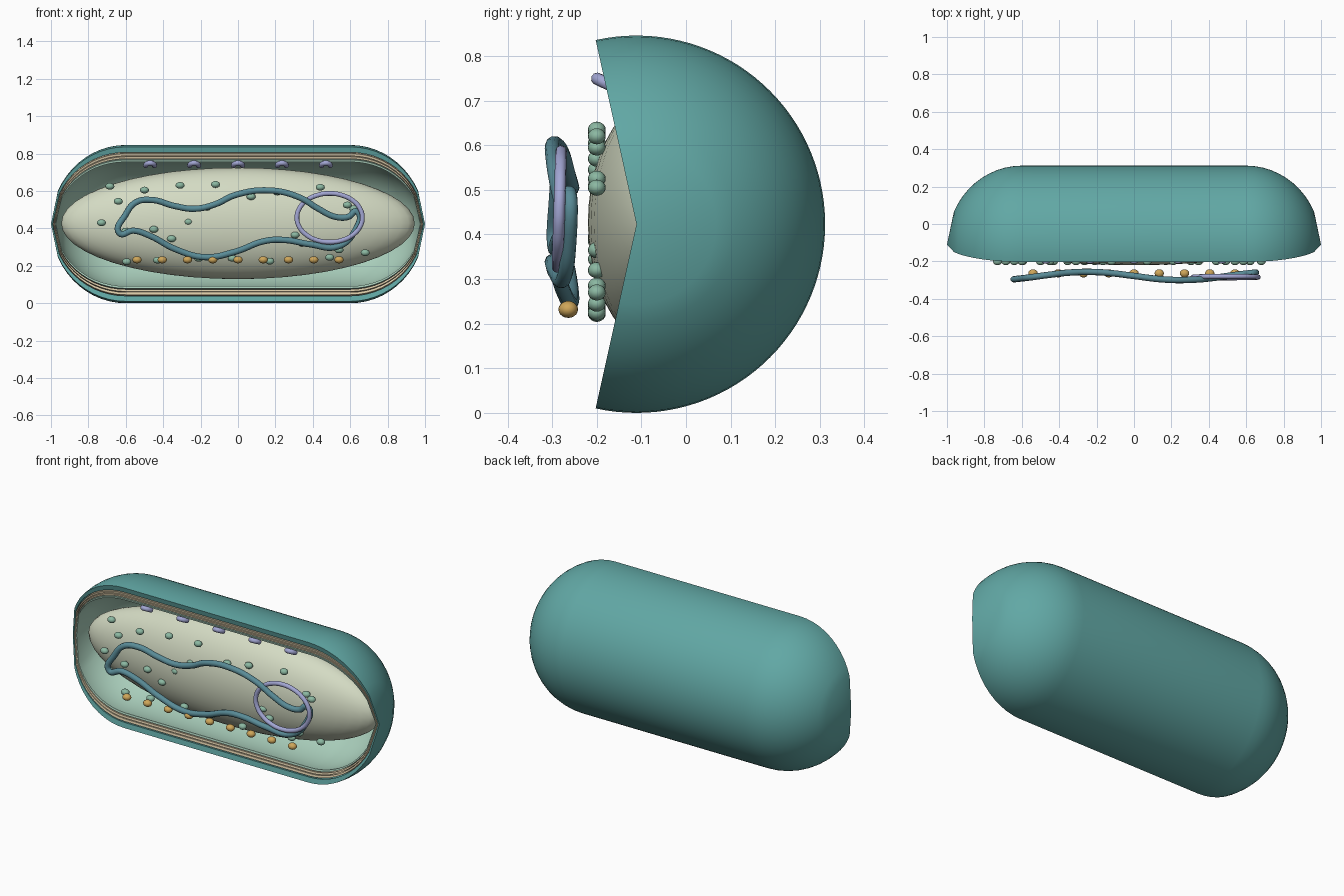
import bpy, bmesh, math

if "Cube" in bpy.data.objects:
    bpy.data.objects.remove(bpy.data.objects["Cube"])

YC, ZC = -0.111, 0.423          # long axis of the capsule
OPEN = math.radians(12.5)       # how far the walls wrap past vertical


def material(name, r, g, b):
    m = bpy.data.materials.new(name)
    m.diffuse_color = (r, g, b, 1)
    m.use_nodes = True
    m.node_tree.nodes["Principled BSDF"].inputs["Base Color"].default_value = m.diffuse_color
    return m


TEAL = material("wall teal", 0.12, 0.39, 0.375)
BEIGE = material("layer beige", 0.72, 0.60, 0.40)
MINT = material("lining mint", 0.40, 0.62, 0.50)
CREAM = material("core pale green", 0.66, 0.71, 0.55)
STRAND = material("strand blue teal", 0.10, 0.26, 0.31)
LAVENDER = material("ring lavender", 0.36, 0.38, 0.65)
GOLD = material("bead gold", 0.62, 0.38, 0.10)
GREEN = material("bead green", 0.26, 0.48, 0.36)


def finish(name, bm, mat, angle=40):
    bmesh.ops.recalc_face_normals(bm, faces=bm.faces)
    me = bpy.data.meshes.new(name)
    bm.to_mesh(me)
    bm.free()
    me.materials.append(mat)
    ob = bpy.data.objects.new(name, me)
    bpy.context.collection.objects.link(ob)
    bpy.ops.object.select_all(action='DESELECT')
    ob.select_set(True)
    bpy.context.view_layer.objects.active = ob
    bpy.ops.object.shade_smooth_by_angle(angle=math.radians(angle))
    return ob


def capsule_profile(end, radius):
    """Half outline from one tip to the other as (x, r) pairs."""
    angs = [0] + [25 + 65 * i / 10 for i in range(11)]
    half = [(0.6 + (end - 0.6) * math.cos(math.radians(a)),
             radius * math.sin(math.radians(a))) for a in angs]
    return half + [(-x, r) for x, r in reversed(half)]


def wall(name, mat, outer, inner, steps=64):
    """Thick capsule wall swept around the back, open at the front."""
    bm = bmesh.new()
    loop = capsule_profile(*outer) + capsule_profile(*inner)[::-1]
    rows = []
    for i in range(steps + 1):
        a = -OPEN + (math.pi + 2 * OPEN) * i / steps
        rows.append([bm.verts.new((x, YC + r * math.sin(a), ZC + r * math.cos(a)))
                     for x, r in loop])
    n = len(loop)
    half = n // 2
    for p, q in zip(rows, rows[1:]):
        for j in range(n):
            k = (j + 1) % n
            if j not in (half - 1, n - 1):
                bm.faces.new((p[j], p[k], q[k], q[j]))
    # cut ends of the wall
    for row in (rows[0], rows[-1]):
        for j in range(half - 1):
            bm.faces.new((row[j], row[j + 1], row[n - 2 - j], row[n - 1 - j]))
    bmesh.ops.remove_doubles(bm, verts=bm.verts, dist=1e-5)
    return finish(name, bm, mat)


def ellipsoid(name, mat, loc, size, u=16, v=10):
    bm = bmesh.new()
    bmesh.ops.create_uvsphere(bm, u_segments=u, v_segments=v, radius=1)
    for vert in bm.verts:
        vert.co = [c + s * o for c, s, o in zip(loc, size, vert.co)]
    return finish(name, bm, mat, 60)


def tube(name, mat, points, radius, closed=True):
    cu = bpy.data.curves.new(name, 'CURVE')
    cu.dimensions = '3D'
    cu.bevel_depth = radius
    cu.bevel_resolution = 3
    cu.resolution_u = 8
    cu.use_fill_caps = True
    sp = cu.splines.new('BEZIER')
    sp.bezier_points.add(len(points) - 1)
    for bp, p in zip(sp.bezier_points, points):
        bp.co = p
        bp.handle_left_type = bp.handle_right_type = 'AUTO'
    sp.use_cyclic_u = closed
    cu.materials.append(mat)
    ob = bpy.data.objects.new(name, cu)
    bpy.context.collection.objects.link(ob)
    return ob


# layered cell wall
wall("outer_wall", TEAL, (1.0, 0.423), (0.992, 0.393))
wall("middle_layer_outer", BEIGE, (0.989, 0.387), (0.986, 0.373))
wall("middle_layer_inner", BEIGE, (0.984, 0.369), (0.981, 0.357))
wall("inner_lining", MINT, (0.979, 0.352), (0.975, 0.340))

# pale core body
ellipsoid("core", CREAM, (0, -0.03, 0.427), (0.945, 0.19, 0.298), 48, 24)

# long looping strand, waving in depth along its length
path = [(-.635, .375), (-.60, .475), (-.545, .54), (-.46, .552), (-.34, .52), (-.23, .505),
        (-.12, .53), (-.016, .578), (.17, .603), (.33, .565), (.43, .505),
        (.52, .462), (.59, .462), (.635, .49), (.615, .37), (.53, .302),
        (.385, .315), (.25, .338), (.145, .333), (-.016, .275), (-.176, .246),
        (-.337, .29), (-.47, .36), (-.56, .388)]
tube("long_strand", STRAND,
     [(x, -.278 + .022 * math.cos((x + .25) * math.tau), z) for x, z in path], 0.017)

# small separate ring
tube("small_ring", LAVENDER,
     [(.49 + .175 * math.cos(t), -.284 + .004 * math.sin(t), .457 + .13 * math.sin(t))
      for t in (math.tau * i / 16 for i in range(16))], 0.013)

# arched channels under the upper wall
for i in range(5):
    cx = (i - 2) * 0.235
    arc = [math.pi * k / 6 for k in range(7)]
    tube(f"channel_{i + 1}", LAVENDER,
         [(cx + .024 * math.cos(t), -.17 - .029 * math.sin(t), .735 + .014 * math.sin(t))
          for t in arc], 0.014, closed=False)

# row of gold beads
for i in range(9):
    ellipsoid(f"gold_bead_{i + 1}", GOLD, ((i - 4) * 0.135, -.264, .232), (.025, .022, .019))

# scattered green beads
spots = [(-.73, .43), (-.685, .625), (-.64, .545), (-.5, .605), (-.31, .63), (-.12, .635),
         (.07, .57), (.21, .595), (.44, .62), (.585, .525), (.62, .505), (-.165, .51),
         (-.45, .395), (-.355, .345), (-.265, .435), (-.6, .385), (-.595, .222), (-.43, .23),
         (-.21, .24), (-.03, .24), (.17, .225), (.305, .365), (.345, .32), (.49, .245),
         (.54, .285), (.68, .27)]
for i, (x, z) in enumerate(spots):
    ellipsoid(f"green_bead_{i + 1}", GREEN, (x, -.2, z), (.024, .02, .018))
